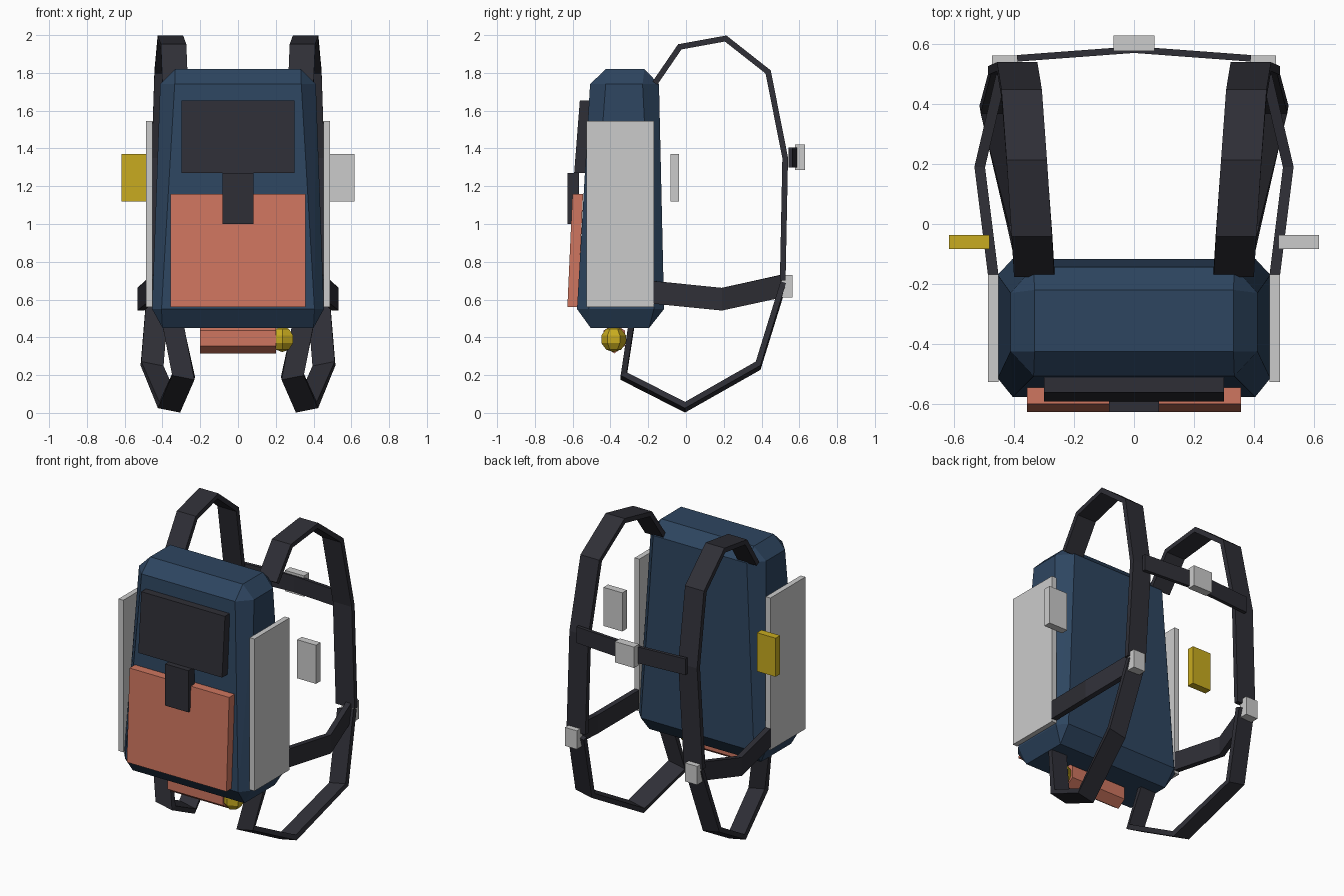
import bpy, bmesh, math
from mathutils import Vector, Matrix

if "Cube" in bpy.data.objects:
    bpy.data.objects.remove(bpy.data.objects["Cube"])


def mat(name, rgb):
    m = bpy.data.materials.new(name)
    m.diffuse_color = (*rgb, 1)
    m.use_nodes = True
    m.node_tree.nodes["Principled BSDF"].inputs["Base Color"].default_value = m.diffuse_color
    return m


NAVY = mat("navy fabric", (0.027, 0.060, 0.117))
DARK = mat("charcoal webbing", (0.028, 0.028, 0.037))
CORAL = mat("coral fabric", (0.62, 0.18, 0.115))
GREY = mat("light grey", (0.60, 0.60, 0.60))
YELLOW = mat("yellow", (0.58, 0.41, 0.014))


def finish(name, bm, material):
    bmesh.ops.recalc_face_normals(bm, faces=bm.faces)
    me = bpy.data.meshes.new(name)
    bm.to_mesh(me)
    bm.free()
    me.materials.append(material)
    ob = bpy.data.objects.new(name, me)
    bpy.context.collection.objects.link(ob)
    return ob


def box(name, x, y, z, material, lean=0):
    """Box from ranges; its top is shifted by lean along y."""
    bm = bmesh.new()
    bmesh.ops.create_cube(bm, size=1)
    for v in bm.verts:
        i, j, k = (int(c > 0) for c in v.co)
        v.co = (x[i], y[j] + lean * k, z[k])
    return finish(name, bm, material)


def strap(name, pts, across, width, thick, material=DARK):
    """Flat band with mitred bends following a path."""
    pts = [Vector(p) for p in pts]
    across = Vector(across).normalized()
    bm = bmesh.new()
    rings = []
    for i, p in enumerate(pts):
        dirs = [(pts[j + 1] - pts[j]).normalized()
                for j in (i - 1, i) if 0 <= j < len(pts) - 1]
        n = sum(dirs, Vector()).cross(across).normalized()
        n /= max(0.6, dirs[0].cross(across).normalized().dot(n))
        rings.append([bm.verts.new(p + across * a * width / 2 + n * b * thick / 2)
                      for a, b in ((-1, -1), (1, -1), (1, 1), (-1, 1))])
    for r, q in zip(rings, rings[1:]):
        for k in range(4):
            bm.faces.new((r[k], r[(k + 1) % 4], q[(k + 1) % 4], q[k]))
    bm.faces.new(rings[0])
    bm.faces.new(rings[-1])
    return finish(name, bm, material)


# Main bag: tapered box with chamfered edges, as the hull of its six faces
bm = bmesh.new()


def rect(z, x, y0, y1):
    for s in (-1, 1):
        for y in (y0, y1):
            bm.verts.new((s * x, y, z))


rect(0.45, 0.40, -0.505, -0.195)
rect(0.55, 0.405, -0.577, -0.116)
rect(0.55, 0.455, -0.515, -0.17)
rect(1.74, 0.335, -0.508, -0.143)
rect(1.74, 0.412, -0.425, -0.23)
rect(1.82, 0.332, -0.425, -0.22)
hull = bmesh.ops.convex_hull(bm, input=bm.verts)
bmesh.ops.dissolve_limit(bm, angle_limit=0.02, verts=bm.verts, edges=bm.edges)
finish("bag_body", bm, NAVY)

# Front pocket, lid flap and closing tab
box("front_pocket", (-0.357, 0.357), (-0.628, -0.572), (0.56, 1.16), CORAL, 0.027)
box("lid_flap", (-0.30, 0.30), (-0.592, -0.535), (1.27, 1.655), DARK, 0.03)
box("closing_tab", (-0.083, 0.083), (-0.627, -0.566), (1.0, 1.27), DARK)

# Bedroll below the bag, six sided, with a faceted yellow end
bm = bmesh.new()
bmesh.ops.create_cone(bm, cap_ends=True, segments=6, radius1=0.08, radius2=0.08, depth=0.40,
                      matrix=Matrix.Translation((0, -0.38, 0.395)) @ Matrix.Diagonal((1, 0.82, 1, 1))
                      @ Matrix.Rotation(math.pi / 2, 4, 'Y') @ Matrix.Rotation(math.pi / 2, 4, 'Z'))
finish("bedroll", bm, CORAL)
bm = bmesh.new()
bmesh.ops.create_uvsphere(bm, u_segments=6, v_segments=5, radius=0.068,
                          matrix=Matrix.Translation((0.235, -0.383, 0.39)))
finish("hanging_light", bm, YELLOW)

for s, side in ((-1, "left"), (1, "right")):
    def span(a, b):
        return tuple(sorted((s * a, s * b)))

    # Side panels and small side plates
    box("side_panel_" + side, span(0.453, 0.487), (-0.527, -0.169), (0.56, 1.545), GREY)
    box("side_plate_" + side, span(0.482, 0.617), (-0.083, -0.036), (1.12, 1.37),
        YELLOW if s < 0 else GREY)

    # Shoulder strap arching over from the top of the bag
    strap("shoulder_strap_" + side,
          [(s * 0.333, -0.165, 1.745), (s * 0.341, -0.033, 1.938), (s * 0.358, 0.21, 1.982),
           (s * 0.375, 0.435, 1.805), (s * 0.39, 0.525, 1.35), (s * 0.42, 0.512, 0.70)],
          (1, 0, 0), 0.135, 0.03)
    # Lower loop returning under the bag
    strap("lower_strap_" + side,
          [(s * 0.42, 0.515, 0.68), (s * 0.455, 0.382, 0.25), (s * 0.362, -0.005, 0.03),
           (s * 0.288, -0.33, 0.195), (s * 0.345, -0.288, 0.47)],
          (1, 0, s * 0.2), 0.12, 0.03)
    # Hip strap from the bag side to the strap buckle
    strap("hip_strap_" + side,
          [(s * 0.47, -0.17, 0.638), (s * 0.515, 0.19, 0.602), (s * 0.44, 0.51, 0.672)],
          (0, 0, 1), 0.12, 0.035)
    box("strap_buckle_" + side, span(0.388, 0.474), (0.505, 0.563), (0.61, 0.73), GREY)

# Chest strap and its buckle
strap("chest_strap", [(-0.39, 0.553, 1.352), (0, 0.582, 1.352), (0.39, 0.553, 1.352)],
      (0, 0, 1), 0.105, 0.022)
box("chest_buckle", (-0.068, 0.068), (0.578, 0.63), (1.285, 1.42), GREY)
